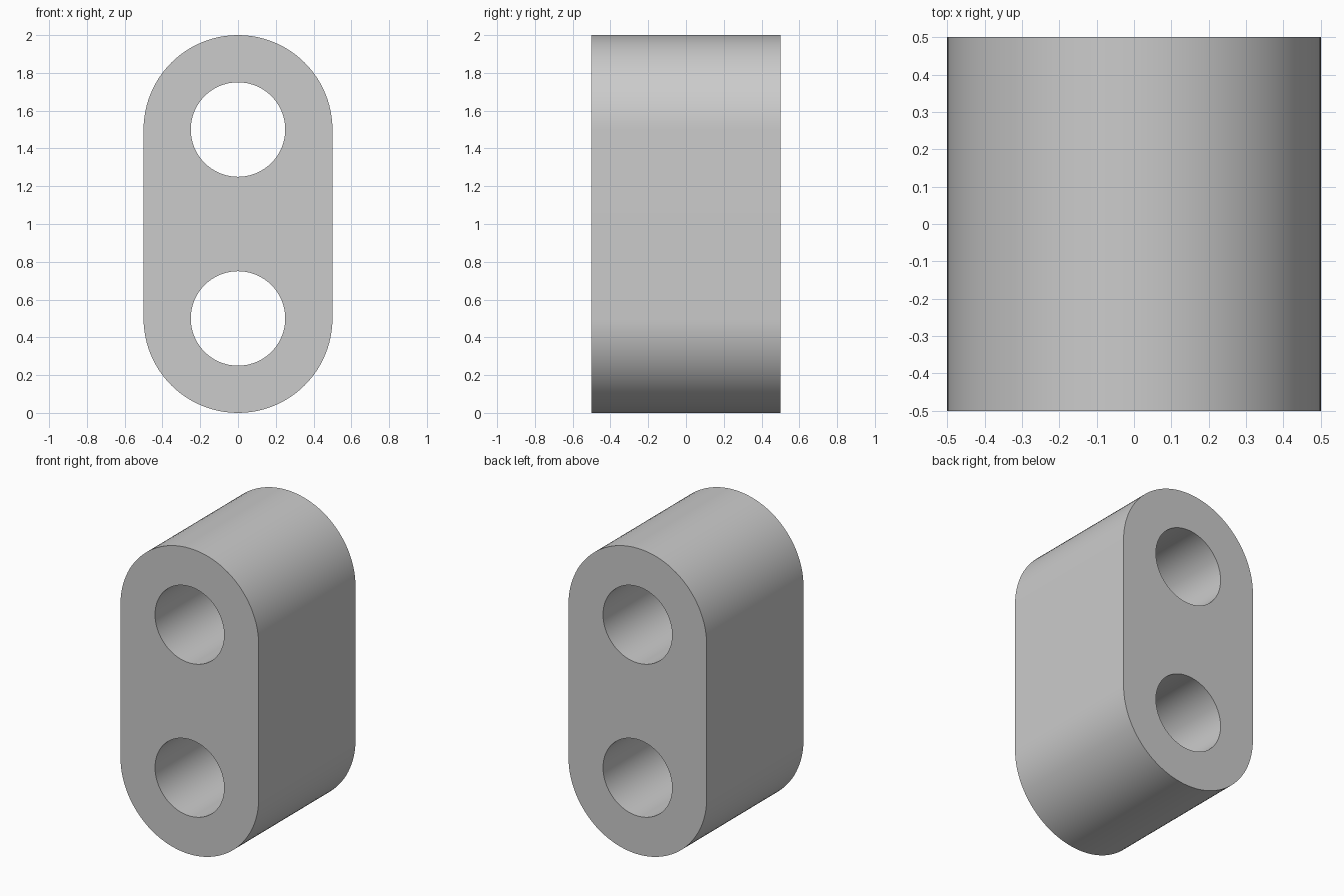
import bpy, bmesh, math

cube = bpy.data.objects.get("Cube")
if cube:
    bpy.data.objects.remove(cube, do_unlink=True)

RADIUS, HOLE, DEPTH = 0.5, 0.25, 1.0
LOW, HIGH = 0.5, 1.5
STEPS = 48  # segments per half turn


def arc(radius, height, start, sweep, count):
    """Points of an arc in the front plane."""
    angles = [start + sweep * i / STEPS for i in range(count)]
    return [(radius * math.cos(a), -DEPTH / 2, height + radius * math.sin(a)) for a in angles]


def add_loop(bm, points):
    verts = [bm.verts.new(p) for p in points]
    return [bm.edges.new((v, verts[i - 1])) for i, v in enumerate(verts)]


# Front face: rounded outline with two round holes
bm = bmesh.new()
outline = arc(RADIUS, HIGH, 0, math.pi, STEPS + 1) + arc(RADIUS, LOW, math.pi, math.pi, STEPS + 1)
edges = add_loop(bm, outline)
for height in (LOW, HIGH):
    edges += add_loop(bm, arc(HOLE, height, 0, math.pi, 2 * STEPS))
bmesh.ops.triangle_fill(bm, edges=edges, use_beauty=True, normal=(0, -1, 0))

# Extrude through to the back, keeping the front
result = bmesh.ops.extrude_face_region(bm, geom=bm.faces[:], use_keep_orig=True)
moved = [g for g in result["geom"] if isinstance(g, bmesh.types.BMVert)]
bmesh.ops.translate(bm, verts=moved, vec=(0, DEPTH, 0))
bmesh.ops.recalc_face_normals(bm, faces=bm.faces)

mesh = bpy.data.meshes.new("link_block")
bm.to_mesh(mesh)
bm.free()
block = bpy.data.objects.new("link_block", mesh)
bpy.context.collection.objects.link(block)

# Plain grey
grey = bpy.data.materials.new("plain_grey")
grey.use_nodes = True
colour = (0.6, 0.6, 0.6, 1)
grey.diffuse_color = colour
grey.node_tree.nodes["Principled BSDF"].inputs["Base Color"].default_value = colour
mesh.materials.append(grey)

# Smooth rounds with crisp rims
bpy.ops.object.select_all(action="DESELECT")
block.select_set(True)
bpy.context.view_layer.objects.active = block
bpy.ops.object.shade_smooth_by_angle(angle=math.radians(30))
